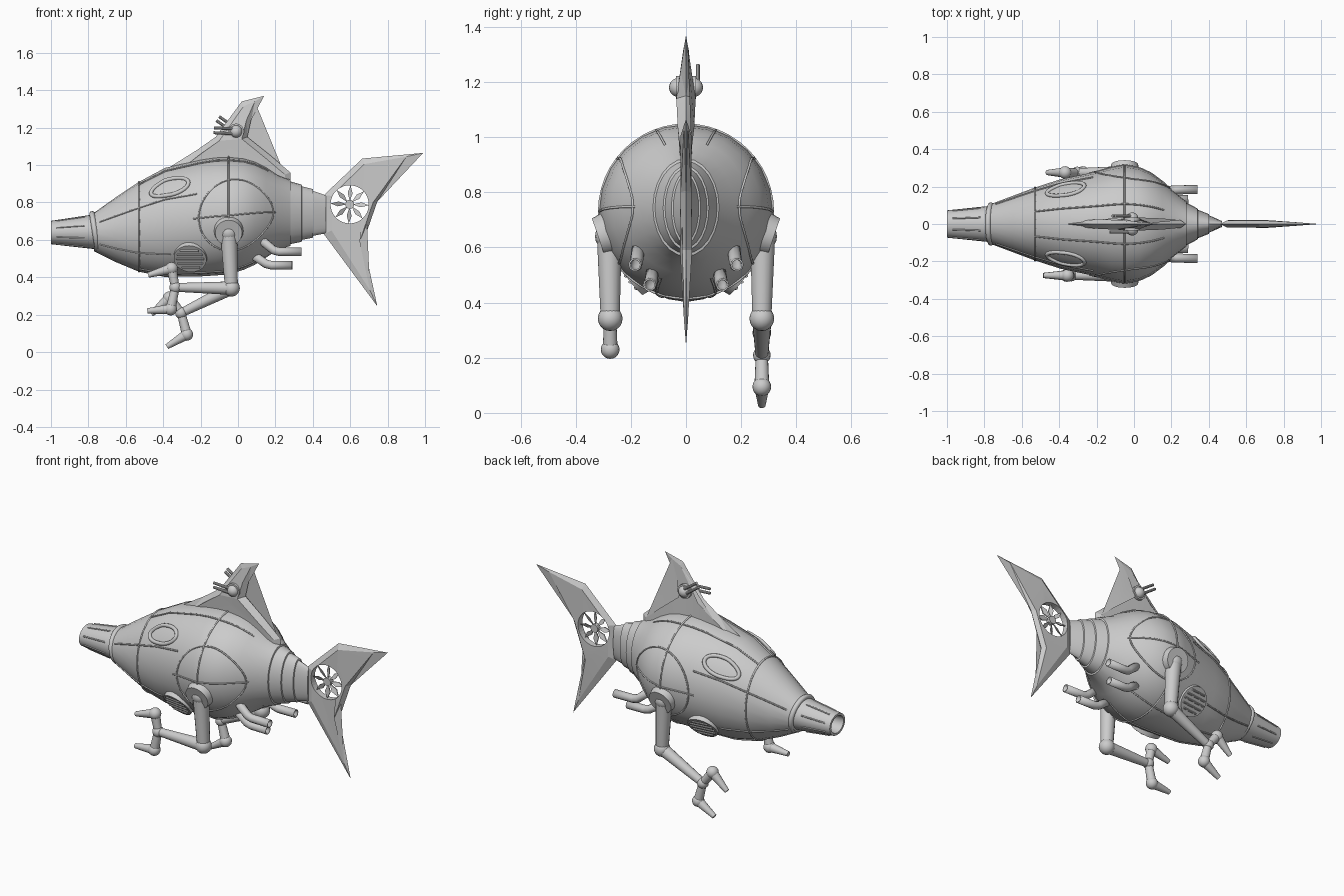
import bpy, bmesh, math
from math import sin, cos, pi, radians
from mathutils import Vector, Matrix

if "Cube" in bpy.data.objects:
    bpy.data.objects.remove(bpy.data.objects["Cube"])


def finish(name, bm, smooth=35):
    bmesh.ops.recalc_face_normals(bm, faces=bm.faces)
    me = bpy.data.meshes.new(name)
    bm.to_mesh(me)
    bm.free()
    ob = bpy.data.objects.new(name, me)
    bpy.context.collection.objects.link(ob)
    if smooth:
        bpy.ops.object.select_all(action='DESELECT')
        ob.select_set(True)
        bpy.context.view_layer.objects.active = ob
        bpy.ops.object.shade_smooth_by_angle(angle=radians(smooth))
    return ob


def loft(name, stations, n=24):
    """Skin of ellipses: x, half width, bottom z, top z."""
    bm = bmesh.new()
    rings = []
    for x, ry, zb, zt in stations:
        rings.append([bm.verts.new((x, ry * cos(2 * pi * i / n),
                     (zb + zt) / 2 + (zt - zb) / 2 * sin(2 * pi * i / n))) for i in range(n)])
    for a, b in zip(rings, rings[1:]):
        for i in range(n):
            j = (i + 1) % n
            bm.faces.new((a[i], a[j], b[j], b[i]))
    bm.faces.new(rings[0])
    bm.faces.new(rings[-1])
    return finish(name, bm)


def add_rod(bm, a, b, r1, r2, n=16):
    a, b = Vector(a), Vector(b)
    d = b - a
    m = Matrix.Translation((a + b) / 2) @ d.to_track_quat('Z', 'Y').to_matrix().to_4x4()
    bmesh.ops.create_cone(bm, cap_ends=True, segments=n, radius1=r1, radius2=r2, depth=d.length, matrix=m)


def add_ball(bm, p, r):
    bmesh.ops.create_uvsphere(bm, u_segments=16, v_segments=10, radius=r, matrix=Matrix.Translation(p))


def tube(name, pts, r, closed=False, res=1, thick=0):
    cu = bpy.data.curves.new(name, 'CURVE')
    cu.dimensions = '3D'
    cu.bevel_depth = r
    cu.bevel_resolution = res
    sp = cu.splines.new('POLY')
    sp.points.add(len(pts) - 1)
    for q, p in zip(sp.points, pts):
        q.co = (*p, 1)
    sp.use_cyclic_u = closed
    ob = bpy.data.objects.new(name, cu)
    bpy.context.collection.objects.link(ob)
    if thick:
        ob.modifiers.new('wall', 'SOLIDIFY').thickness = thick
    return ob


def fin(name, outline, inner):
    """Plate with a sharp rim; inner points carry x, z, half thickness."""
    bm = bmesh.new()
    rim = [bm.verts.new((x, 0, z)) for x, z in outline]
    n = len(rim)
    for s in (1, -1):
        flat = [bm.verts.new((x, s * t, z)) for x, z, t in inner]
        for i in range(n):
            j = (i + 1) % n
            bm.faces.new((rim[i], rim[j], flat[j], flat[i]))
        bm.faces.new(flat)
    bmesh.ops.triangulate(bm, faces=bm.faces)
    return finish(name, bm, 12)


# Hull with stepped tail collars
HULL = [(-.77, .105, .54, .745), (-.65, .15, .48, .83), (-.53, .195, .43, .91), (-.39, .24, .402, .985),
        (-.2, .28, .405, 1.03), (-.12, .302, .41, 1.042), (-.05, .315, .415, 1.045), (.03, .3, .44, 1.037),
        (.09, .272, .467, 1.02), (.15, .228, .505, .99), (.21, .175, .545, .95)]
collars = []
for x, ry, zb, zt in [(.28, .12, .568, .922), (.34, .083, .59, .896), (.4, .053, .612, .872)]:
    collars += [(x, ry, zb, zt), (x + .002, ry - .007, zb + .01, zt - .01)]
loft("hull", HULL + collars + [(.47, .016, .635, .838)])


def on_hull(x, th, s=1):
    for a, b in zip(HULL, HULL[1:]):
        if x <= b[0]:
            break
    f = (x - a[0]) / (b[0] - a[0])
    ry, zb, zt = [a[k] + (b[k] - a[k]) * f for k in (1, 2, 3)]
    return Vector((x, s * ry * cos(th), (zb + zt) / 2 + (zt - zb) / 2 * sin(th)))


# Snout with hollow mouth, neck ring and slots
loft("snout", [(-.76, .098, .55, .738), (-1, .073, .577, .702), (-1, .058, .59, .689), (-.87, .05, .597, .682)])
tube("neck_ring", [(-.765 - .015 * sin(a), .101 * cos(a), .643 + .097 * sin(a))
     for a in [2 * pi * i / 32 for i in range(32)]], .015, True, 2)
for k in range(8):
    a = 2 * pi * (k + .5) / 8
    tube("snout_slot", [(-.97, .077 * cos(a), .64 + .067 * sin(a)), (-.82, .092 * cos(a), .643 + .087 * sin(a))], .004)

# Panel seams around and along the hull
for x in (-.53, -.05):
    tube("ring_seam", [on_hull(x, 2 * pi * i / 48) for i in range(48)], .005, True)
for s in (-1, 1):
    for th, x0, x1 in [(0, -.24, .2), (25, -.74, -.22), (-36, -.74, -.36), (70, -.53, .16), (-70, -.53, .1)]:
        tube("long_seam", [on_hull(x0 + (x1 - x0) * i / 20, radians(th), s) for i in range(21)], .0045)
    ring = [2 * pi * i / 40 for i in range(40)]
    tube("shoulder_seam", [on_hull(-.01 + .2 * cos(a), math.asin(.62 * sin(a)), s) for a in ring], .0045, True)
    # Eye rings
    tube("eye_ring", [on_hull(-.365 + .1 * cos(a), radians(40) + .19 * sin(a), s) for a in ring], .011, True, 2)
    # Belly vent with slats
    p = on_hull(-.255, radians(-42), s)
    n = Vector((-.1, s * .8, -.6)).normalized()
    u = n.cross(Vector((0, 0, 1))).normalized()
    v = n.cross(u)
    bm = bmesh.new()
    add_rod(bm, p - n * .03, p + n * .012, .092, .088, 28)
    for k in (-2, -1, 0, 1, 2):
        c = p + n * .014 + v * k * .028
        h = math.sqrt(.074 ** 2 - (k * .028) ** 2)
        add_rod(bm, c - u * h, c + u * h, .006, .006, 6)
    finish("vent", bm)
    # Exhaust pipes
    tube("upper_exhaust", [(.1, s * .17, .62), (.19, s * .18, .545), (.22, s * .182, .537), (.34, s * .185, .537)],
         .024, False, 3, .006)
    tube("lower_exhaust", [(.08, s * .12, .52), (.15, s * .128, .472), (.18, s * .13, .464), (.29, s * .132, .464)],
         .024, False, 3, .006)

# Arms with two-finger claws, the far forearm swung lower
for s, drop in ((-1, 0), (1, 27)):
    y = s * .275
    c, d = cos(radians(drop)), sin(radians(drop))

    def j(dx, dz):
        return Vector((-.035 + dx * c - dz * d, y, .342 + dx * d + dz * c))

    bm = bmesh.new()
    add_rod(bm, (-.05, s * .25, .66), (-.05, s * .318, .637), .086, .072, 28)
    finish("shoulder_ring", bm)
    bm = bmesh.new()
    add_ball(bm, (-.05, s * .28, .64), .05)
    add_rod(bm, (-.05, s * .278, .64), j(0, 0), .046, .035)
    add_ball(bm, j(0, 0), .045)
    finish("upper_arm", bm)
    bm = bmesh.new()
    add_rod(bm, j(0, 0), j(-.3, .004), .036, .023)
    add_ball(bm, j(-.3, .004), .032)
    finish("forearm", bm)
    bm = bmesh.new()
    for knuckle, tip in (((-.32, .105), (-.445, .07)), ((-.325, -.112), (-.45, -.122))):
        add_rod(bm, j(-.3, .004), j(*knuckle), .022, .027)
        add_ball(bm, j(*knuckle), .034)
        add_rod(bm, j(*knuckle), j(*tip), .028, .014)
    finish("claw", bm)

# Dorsal fin
fin("dorsal_fin",
    [(-.38, .98), (-.22, 1.08), (-.12, 1.15), (.02, 1.34), (.14, 1.37), (.07, 1.24), (.05, 1.15),
     (.17, 1.055), (.28, .96), (.28, .89), (0, .95)],
    [(-.3, .98, .015), (-.2, 1.06, .025), (-.1, 1.13, .03), (.03, 1.315, .01), (.09, 1.34, .005),
     (.045, 1.24, .02), (.02, 1.14, .035), (.15, 1.035, .03), (.25, .95, .02), (.25, .91, .02), (0, .97, .03)])

# Twin-barrel turrets on both sides of the dorsal fin
for s, tilt in ((-1, 3), (1, 35)):
    o = Vector((-.01, s * .028, 1.18))
    f = Vector((-cos(radians(tilt)), 0, sin(radians(tilt))))
    side = Vector((f.z, 0, -f.x))
    bm = bmesh.new()
    add_ball(bm, o, .034)
    add_rod(bm, o - Vector((0, s * .02, 0)), o + Vector((0, s * .008, 0)), .042, .042, 20)
    for k in (-1, 1):
        a = o + Vector((0, s * .015, 0)) + side * k * .013
        add_rod(bm, a, a + f * .12, .008, .008, 10)
    finish("turret", bm)

# Tail fin with a round opening
tail = fin("tail_fin",
           [(.46, .84), (.665, 1.035), (.99, 1.065), (.745, .805), (.67, .59), (.745, .245), (.46, .63)],
           [(.5, .835, .02), (.675, 1.005, .02), (.9, 1.045, .007), (.722, .8, .02), (.65, .59, .022),
            (.706, .33, .007), (.5, .65, .02)])
HUB = Vector((.597, 0, .79))
bm = bmesh.new()
add_rod(bm, HUB - Vector((0, .2, 0)), HUB + Vector((0, .2, 0)), .102, .102, 40)
cutter = finish("tail_cutter", bm, 0)
cutter.hide_render = True
mod = tail.modifiers.new("opening", 'BOOLEAN')
mod.operation = 'DIFFERENCE'
mod.solver = 'EXACT'
mod.object = cutter
bpy.context.view_layer.objects.active = tail
bpy.ops.object.modifier_apply(modifier=mod.name)
bpy.data.objects.remove(cutter)

# Eight-blade fan inside the opening
bm = bmesh.new()
add_rod(bm, HUB - Vector((0, .014, 0)), HUB + Vector((0, .014, 0)), .024, .024)
for k in range(8):
    a = 2 * pi * k / 8
    vs = []
    for y in (-.003, .003):
        vs.append([bm.verts.new(HUB + Vector((r * cos(a + t), y + t * .03, r * sin(a + t))))
                   for r, t in ((.015, 0), (.06, -.26), (.103, -.05), (.065, .16))])
    bm.faces.new(vs[0])
    bm.faces.new(vs[1])
    for i in range(4):
        bm.faces.new((vs[0][i], vs[0][i - 1], vs[1][i - 1], vs[1][i]))
finish("tail_fan", bm)
